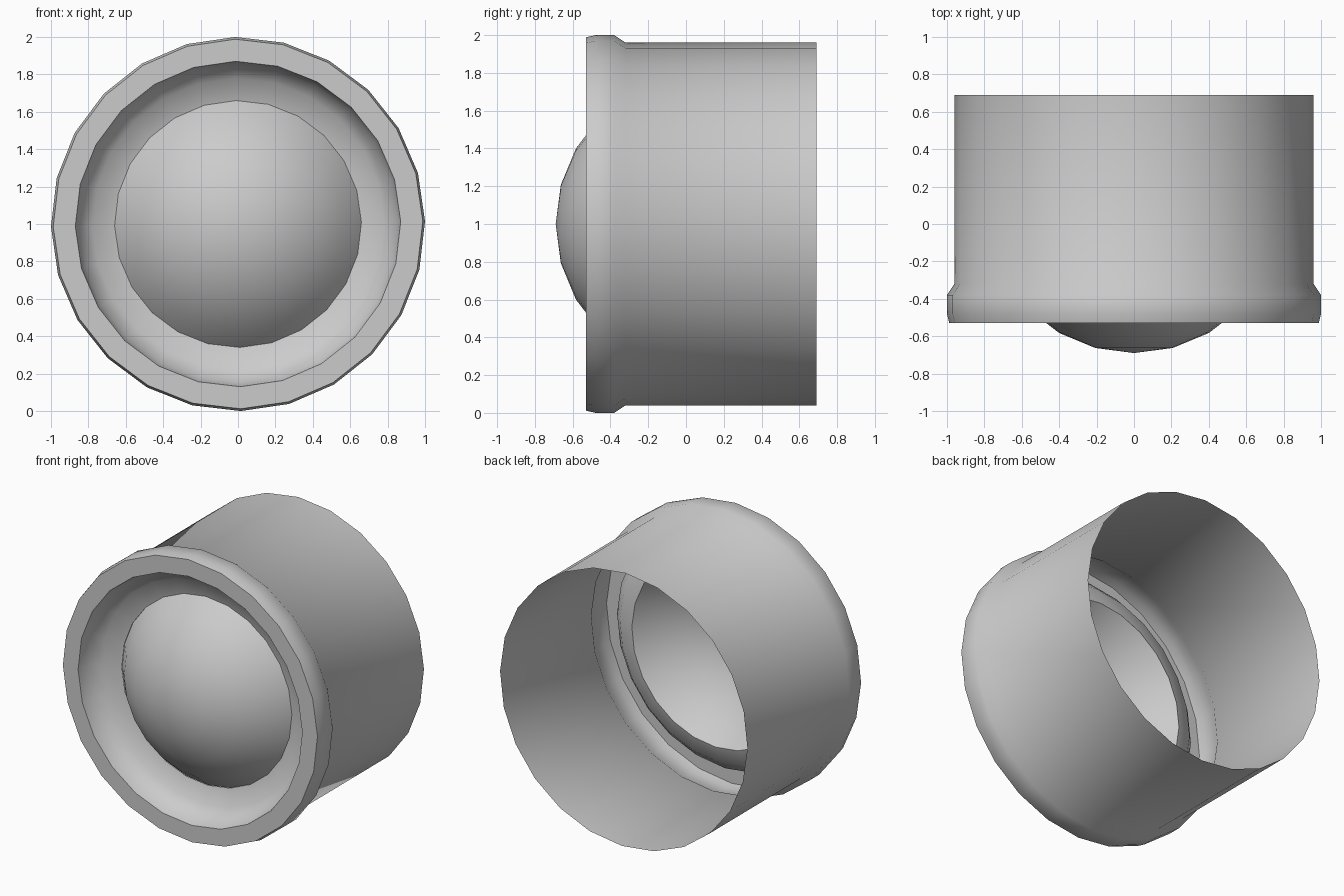
import bpy
import math

if "Cube" in bpy.data.objects:
    bpy.data.objects.remove(bpy.data.objects["Cube"])

SIDES = 24


def lathe(name, profile):
    """Revolve (radius, y) points about the horizontal y axis at z = 1."""
    verts, rings, faces = [], [], []
    for r, y in profile:
        start = len(verts)
        if r == 0:
            verts.append((0, y, 1))
            rings.append([start] * SIDES)
            continue
        for i in range(SIDES):
            a = 2 * math.pi * i / SIDES + 0.015
            verts.append((r * math.cos(a), y, 1 + r * math.sin(a)))
        rings.append(list(range(start, start + SIDES)))
    for p, q in zip(rings, rings[1:]):
        for i in range(SIDES):
            k = (i + 1) % SIDES
            quad = [p[i], p[k], q[k], q[i]]
            faces.append(list(dict.fromkeys(quad)))
    mesh = bpy.data.meshes.new(name)
    mesh.from_pydata(verts, [], faces)
    obj = bpy.data.objects.new(name, mesh)
    bpy.context.collection.objects.link(obj)
    bpy.ops.object.select_all(action='DESELECT')
    obj.select_set(True)
    bpy.context.view_layer.objects.active = obj
    bpy.ops.object.shade_smooth_by_angle(angle=math.radians(42))
    return obj


# Open tube, flared rim, flat front ring and concave recess
lathe("housing", [(0.96, 0.69), (0.96, -0.32), (1.0, -0.38), (1.0, -0.48),
                  (0.988, -0.53), (0.87, -0.53), (0.85, -0.45),
                  (0.78, -0.38), (0.66, -0.345)])

# Bulging front dome: spherical cap of radius 0.8
R = 0.8
angles = [55.6, 45, 30, 15, 0]
lathe("dome", [(R * math.sin(math.radians(t)),
                0.11 - R * math.cos(math.radians(t))) for t in angles])
